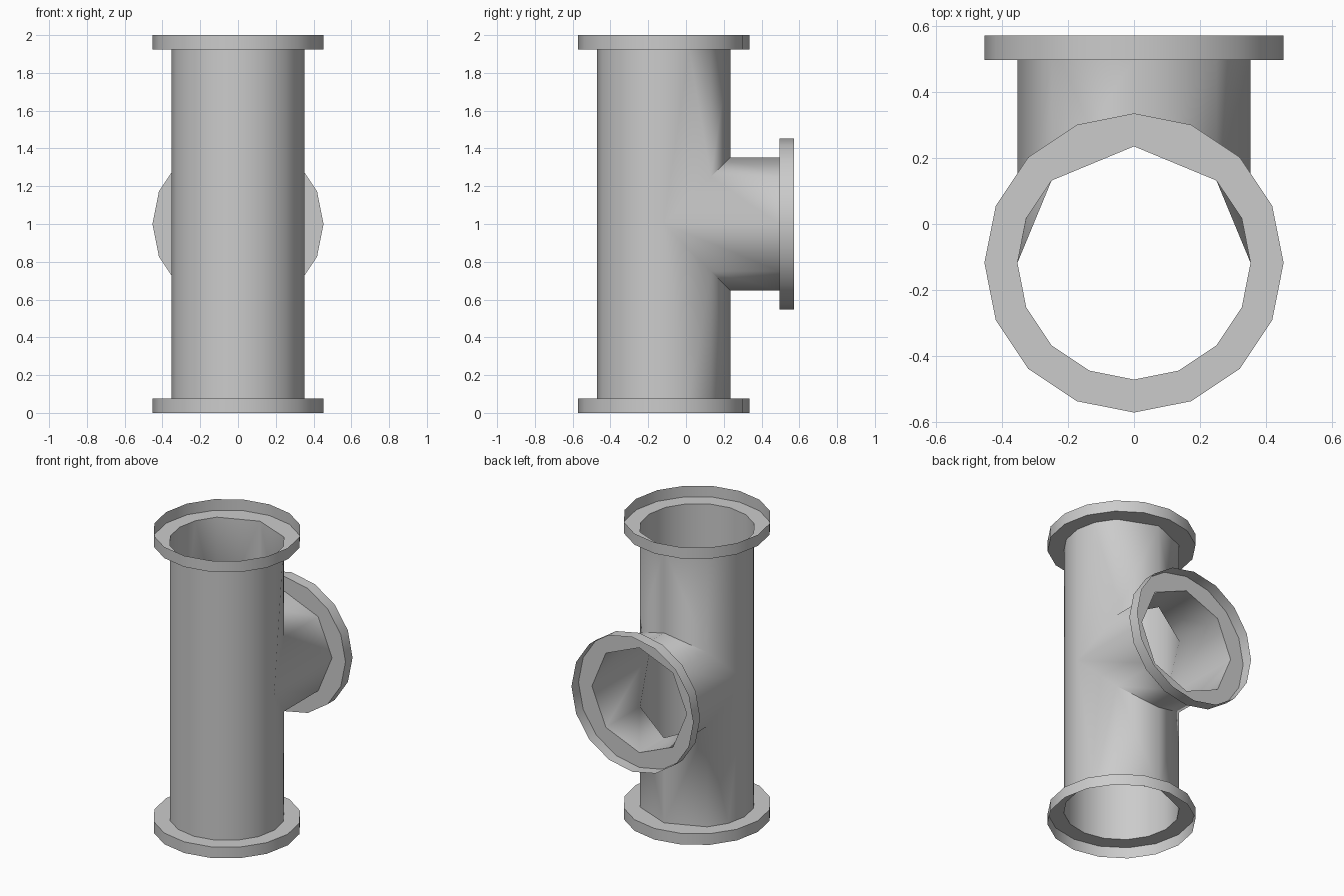
import bpy, bmesh
from math import sin, cos, radians

if "Cube" in bpy.data.objects:
    bpy.data.objects.remove(bpy.data.objects["Cube"])

R, F = 0.353, 0.453        # pipe and flange radius
CY, ZC = -0.118, 1.0       # axis of the main pipe, height of the branch
LIP = 0.075                # flange depth
BACK = 0.496               # where the branch pipe ends


def circle(angles, r):
    return [(r * sin(radians(a)), r * cos(radians(a))) for a in angles]


def finish(bm, name, angle):
    bmesh.ops.remove_doubles(bm, verts=bm.verts, dist=1e-5)
    bmesh.ops.recalc_face_normals(bm, faces=bm.faces)
    me = bpy.data.meshes.new(name)
    bm.to_mesh(me)
    bm.free()
    ob = bpy.data.objects.new(name, me)
    bpy.context.collection.objects.link(ob)
    bpy.ops.object.select_all(action='DESELECT')
    ob.select_set(True)
    bpy.context.view_layer.objects.active = ob
    bpy.ops.object.shade_smooth_by_angle(angle=radians(angle))


# main pipe drops two columns on the branch side; branch is eight-sided
MAIN = [0, 45] + [67.5 + 22.5 * i for i in range(11)] + [315]
EIGHT = [45 * i for i in range(8)]
SIXTEEN = [22.5 * i for i in range(16)]


# tee-shaped pipe shell with a mitred junction
def tee_pipe():
    bm = bmesh.new()

    def face(*pts):
        bm.faces.new([bm.verts.new(p) for p in pts])

    def main(a, z):
        x, y = circle([a], R)[0]
        return (x, CY + y, z)

    def mitre(a, up):
        x, y = circle([a], R)[0]
        return (x, CY + y, ZC + up * y)

    lo, hi = LIP, 2 - LIP
    # front half
    for i in range(8):
        a, b = 90 + 22.5 * i, 112.5 + 22.5 * i
        pts = [main(a, lo), main(b, lo), main(b, hi), main(a, hi)]
        if i == 0:
            pts.append(main(a, ZC))
        if i == 7:
            pts.insert(2, main(b, ZC))
        face(*pts)
    # back half, above and below the branch
    for up, z in ((1, hi), (-1, lo)):
        for s in (1, -1):
            face(main(0, z), main(45 * s, z), mitre(45 * s, up), mitre(0, up))
            face(main(45 * s, z), main(67.5 * s, z), mitre(45 * s, up))
            face(main(67.5 * s, z), mitre(90 * s, up), mitre(45 * s, up))
            face(main(67.5 * s, z), main(90 * s, z), mitre(90 * s, up))
    # branch
    for i in range(8):
        (x0, z0), (x1, z1) = circle([45 * i, 45 * i + 45], R)
        face((x0, CY + abs(z0), ZC + z0), (x1, CY + abs(z1), ZC + z1),
             (x1, BACK, ZC + z1), (x0, BACK, ZC + z0))
    finish(bm, "tee_pipe", 50)


# open cup flange: flat ring plus an outer lip
def flange(name, hole, place, lip):
    bm = bmesh.new()
    outer = circle(SIXTEEN, F)
    inner = circle(hole, R)
    edges = []
    for loop in (outer, inner):
        vs = [bm.verts.new(place(x, y, 0)) for x, y in loop]
        edges += [bm.edges.new((vs[i - 1], vs[i])) for i in range(len(vs))]
    bmesh.ops.triangle_fill(bm, edges=edges, use_beauty=True)
    for i in range(16):
        p, q = outer[i - 1], outer[i]
        bm.faces.new([bm.verts.new(place(*c)) for c in
                      ((*p, 0), (*q, 0), (*q, lip), (*p, lip))])
    finish(bm, name, 30)


tee_pipe()
flange("bottom_flange", MAIN, lambda x, y, d: (x, CY + y, LIP + d), -LIP)
flange("top_flange", MAIN, lambda x, y, d: (x, CY + y, 2 - LIP + d), LIP)
flange("branch_flange", EIGHT, lambda x, y, d: (x, BACK + d, ZC + y), LIP)
